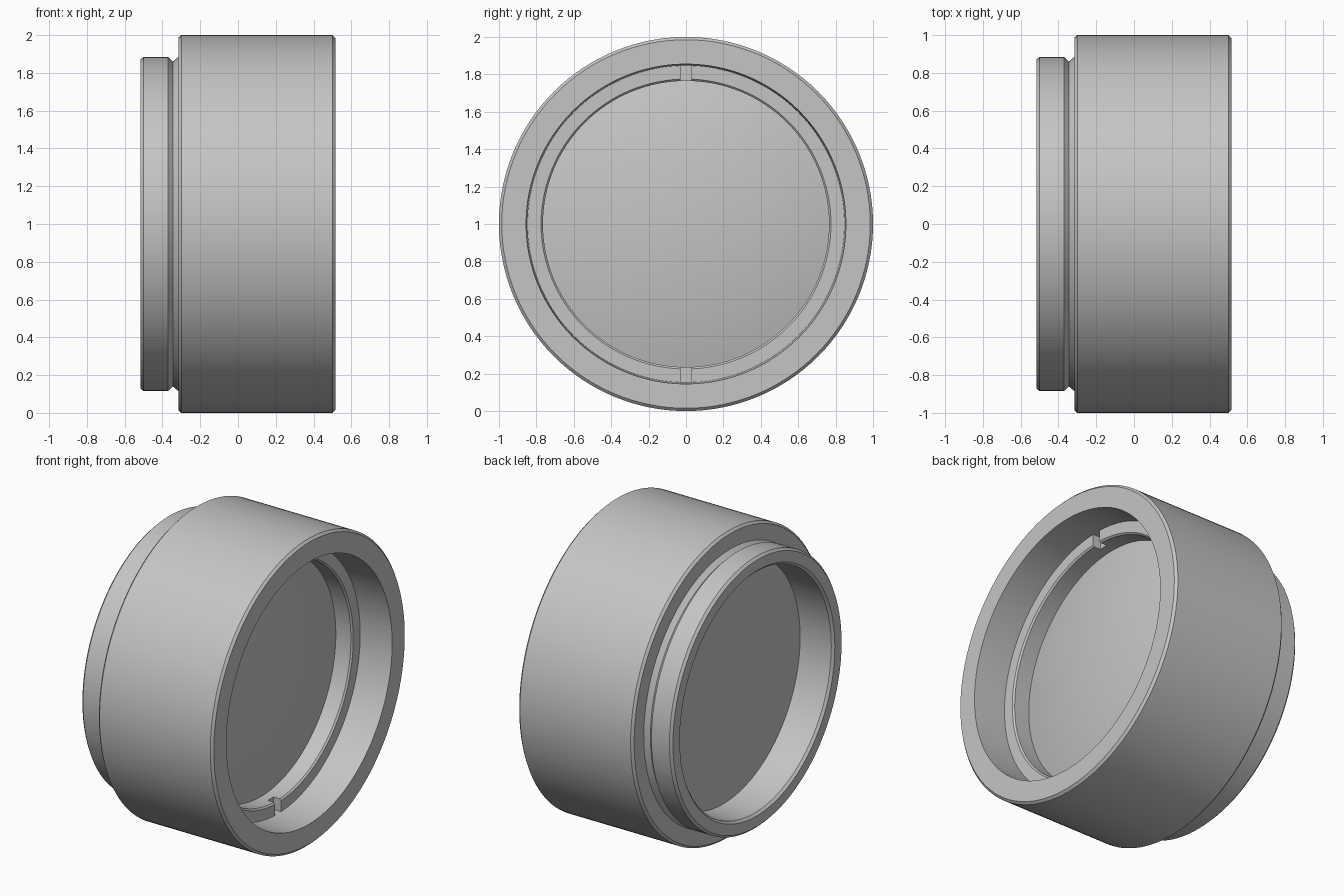
import bpy, bmesh, math
from mathutils import Matrix

cube = bpy.data.objects.get("Cube")
if cube:
    bpy.data.objects.remove(cube, do_unlink=True)

grey = bpy.data.materials.new("plain_grey")
grey.use_nodes = True
colour = (0.56, 0.56, 0.56, 1)
grey.diffuse_color = colour
grey.node_tree.nodes["Principled BSDF"].inputs["Base Color"].default_value = colour

SEGMENTS = 128


def finish(obj):
    """Smooth round walls but keep the machined edges sharp."""
    bpy.ops.object.select_all(action='DESELECT')
    obj.select_set(True)
    bpy.context.view_layer.objects.active = obj
    bpy.ops.object.shade_smooth_by_angle(angle=math.radians(25))


def lathe(name, profile, closed=True):
    """Turn an (x, radius) profile around the horizontal axis at z = 1."""
    bm = bmesh.new()
    verts = [bm.verts.new((x, 0, r)) for x, r in profile]
    edges = [bm.edges.new(pair) for pair in zip(verts, verts[1:])]
    if closed:
        edges.append(bm.edges.new((verts[-1], verts[0])))
    bmesh.ops.spin(bm, geom=verts + edges, cent=(0, 0, 0), axis=(1, 0, 0),
                   angle=math.tau, steps=SEGMENTS, use_merge=True)
    bmesh.ops.remove_doubles(bm, verts=bm.verts, dist=1e-5)
    bmesh.ops.recalc_face_normals(bm, faces=bm.faces)
    bmesh.ops.translate(bm, verts=bm.verts, vec=(0, 0, 1))
    mesh = bpy.data.meshes.new(name)
    bm.to_mesh(mesh)
    bm.free()
    mesh.materials.append(grey)
    obj = bpy.data.objects.new(name, mesh)
    bpy.context.collection.objects.link(obj)
    finish(obj)
    return obj


# Barrel with chamfered rims, rear collar, V groove and stepped bore
lathe("barrel", [
    (-0.515, 0.80), (-0.515, 0.87), (-0.50, 0.885), (-0.37, 0.885),
    (-0.345, 0.86), (-0.315, 0.885), (-0.315, 0.985), (-0.30, 1.0),
    (0.50, 1.0), (0.515, 0.985), (0.515, 0.855), (0.29, 0.847),
    (0.17, 0.847), (0.17, 0.785), (-0.50, 0.785)])

# Thick lens: flat at the back, domed towards the open end
EDGE_X, EDGE_R, SAG = 0.165, 0.79, 0.10
curve = (EDGE_R ** 2 + SAG ** 2) / (2 * SAG)
half = math.asin(EDGE_R / curve)
dome = [(EDGE_X + SAG - curve + curve * math.cos(half * i / 12),
         curve * math.sin(half * i / 12)) for i in range(12, -1, -1)]
lathe("lens", [(-0.275, 0), (-0.275, EDGE_R)] + dome, closed=False)

# Retaining ring that holds the lens
ring = lathe("retaining_ring", [
    (0.165, 0.765), (0.28, 0.765), (0.29, 0.775), (0.29, 0.852), (0.165, 0.852)])

# Two spanner slots cut across the ring at top and bottom
bm = bmesh.new()
for side in (-1, 1):
    bmesh.ops.create_cube(bm, size=1, matrix=Matrix.Translation((0.29, 0, 1 + side * 0.81))
                          @ Matrix.Diagonal((0.11, 0.06, 0.2, 1)))
slot_mesh = bpy.data.meshes.new("slot_cutter")
bm.to_mesh(slot_mesh)
bm.free()
slot_mesh.materials.append(grey)
cutter = bpy.data.objects.new("slot_cutter", slot_mesh)
cutter.hide_render = True
bpy.context.collection.objects.link(cutter)
cut = ring.modifiers.new("slots", 'BOOLEAN')
cut.operation = 'DIFFERENCE'
cut.solver = 'EXACT'
cut.object = cutter
bpy.context.view_layer.objects.active = ring
bpy.ops.object.modifier_apply(modifier=cut.name)
bpy.data.objects.remove(cutter, do_unlink=True)
finish(ring)
